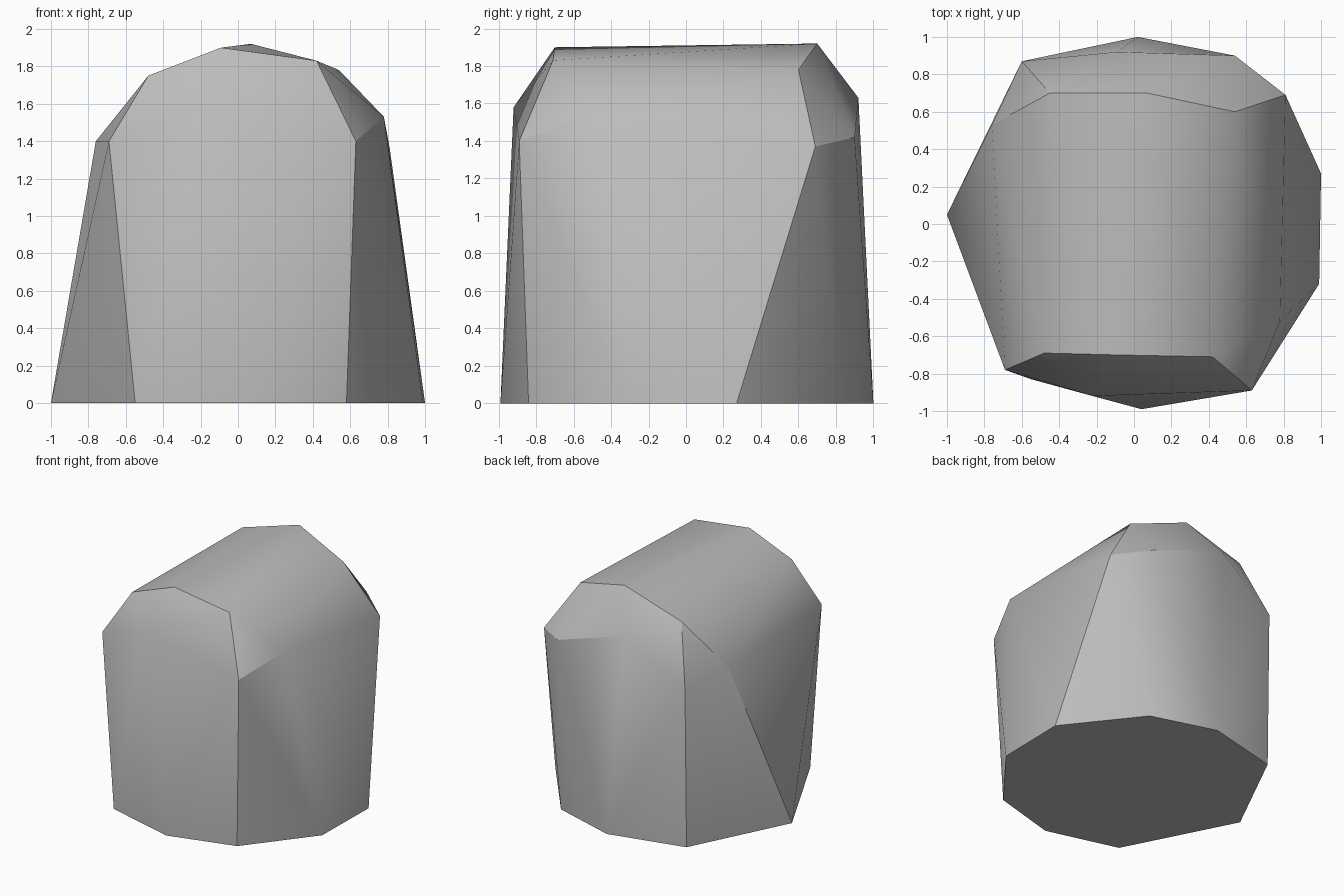
import bpy
import bmesh
import math

default_cube = bpy.data.objects.get("Cube")
if default_cube:
    bpy.data.objects.remove(default_cube, do_unlink=True)


def make_material(name, grey):
    material = bpy.data.materials.new(name)
    material.use_nodes = True
    colour = (grey, grey, grey, 1)
    material.diffuse_color = colour
    material.node_tree.nodes["Principled BSDF"].inputs["Base Color"].default_value = colour
    return material


# Footprint of the boulder on the ground, anticlockwise
footprint = [(-1, .05), (-.55, -.83), (.04, -.99), (.58, -.84), (.99, -.32),
             (1, .27), (.55, .84), (.02, 1), (-.6, .85)]

# Shoulder, where the steep walls break inwards
shoulder = [(-.76, .53, 1.4), (-.69, -.78, 1.4), (-.22, -.92, 1.58),
            (.63, -.89, 1.4), (.78, -.52, 1.53), (.81, .69, 1.37),
            (.54, .9, 1.42), (-.09, .92, 1.63), (-.6, .87, 1.29)]

# Crown, the long rounded top running front to back
crown = [(-.48, -.69, 1.75), (-.09, -.7, 1.9), (.42, -.71, 1.83),
         (.54, .6, 1.78), (.07, .7, 1.92), (-.45, .7, 1.76)]


def make_boulder(name, base, upper, material):
    mesh = bpy.data.meshes.new(name)
    bm = bmesh.new()
    for x, y in base:
        bm.verts.new((x, y, 0))
    for point in upper:
        bm.verts.new(point)

    # Wrap the faceted skin around the three rings
    result = bmesh.ops.convex_hull(bm, input=list(bm.verts))
    loose = [v for v in result["geom_interior"] if isinstance(v, bmesh.types.BMVert)]
    bmesh.ops.delete(bm, geom=loose, context="VERTS")
    bmesh.ops.dissolve_limit(bm, angle_limit=math.radians(1),
                             verts=list(bm.verts), edges=list(bm.edges))
    bmesh.ops.recalc_face_normals(bm, faces=list(bm.faces))
    bm.to_mesh(mesh)
    bm.free()

    boulder = bpy.data.objects.new(name, mesh)
    bpy.context.collection.objects.link(boulder)
    mesh.materials.append(material)
    return boulder


boulder = make_boulder("boulder", footprint, shoulder + crown,
                       make_material("stone grey", .5))

# Soften the shallow breaks and keep the strong ones crisp
bpy.ops.object.select_all(action="DESELECT")
boulder.select_set(True)
bpy.context.view_layer.objects.active = boulder
bpy.ops.object.shade_smooth_by_angle(angle=math.radians(30))
